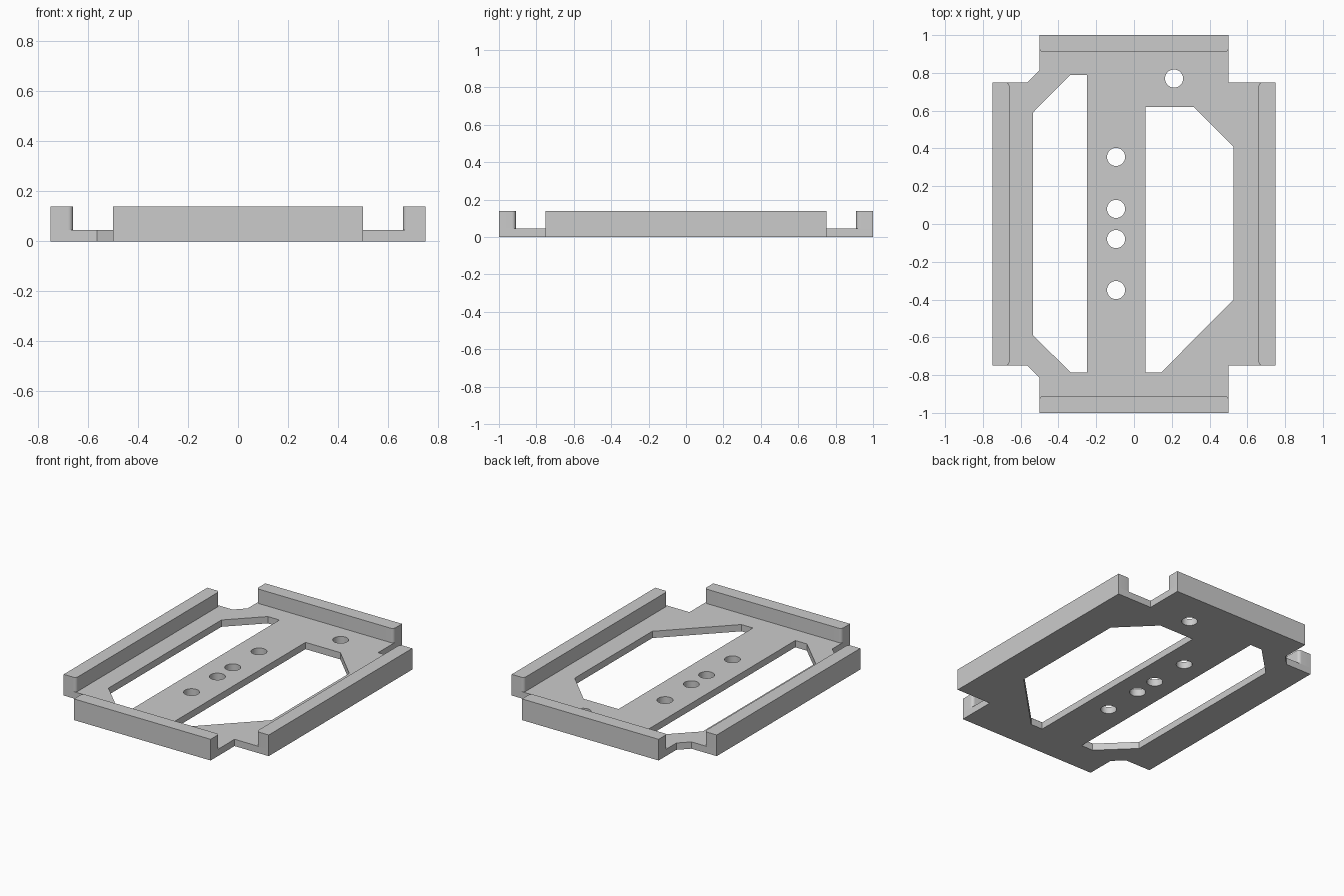
import bpy, bmesh, math

cube = bpy.data.objects.get("Cube")
if cube:
    bpy.data.objects.remove(cube, do_unlink=True)

PLATE_Z, RAIL_Z = 0.045, 0.14
RAIL_W, FILLET = 0.09, 0.02

grey = bpy.data.materials.new("plain grey")
grey.use_nodes = True
grey.diffuse_color = (0.6, 0.6, 0.6, 1)
grey.node_tree.nodes["Principled BSDF"].inputs["Base Color"].default_value = grey.diffuse_color


def arc(cx, cy, r, start, end, n):
    """Points along an arc, angles in degrees."""
    angles = [math.radians(start + (end - start) * i / n) for i in range(n + 1)]
    return [(cx + r * math.cos(a), cy + r * math.sin(a)) for a in angles]


def extruded(name, loops, z0, z1):
    """Fill the first loop, leaving the other loops open, and extrude it upwards."""
    bm = bmesh.new()
    for pts in loops:
        vs = [bm.verts.new((x, y, z0)) for x, y in pts]
        for a, b in zip(vs, vs[1:] + vs[:1]):
            bm.edges.new((a, b))
    bmesh.ops.triangle_fill(bm, use_beauty=True, edges=bm.edges[:], normal=(0, 0, 1))
    top = bmesh.ops.extrude_face_region(bm, geom=bm.faces[:], use_keep_orig=True)["geom"]
    bmesh.ops.translate(bm, vec=(0, 0, z1 - z0),
                        verts=[g for g in top if isinstance(g, bmesh.types.BMVert)])
    bmesh.ops.recalc_face_normals(bm, faces=bm.faces[:])
    mesh = bpy.data.meshes.new(name)
    bm.to_mesh(mesh)
    bm.free()
    mesh.materials.append(grey)
    obj = bpy.data.objects.new(name, mesh)
    bpy.context.collection.objects.link(obj)
    bpy.ops.object.select_all(action='DESELECT')
    obj.select_set(True)
    bpy.context.view_layer.objects.active = obj
    bpy.ops.object.shade_smooth_by_angle(angle=math.radians(30))
    return obj


# Base plate with two chamfered windows and five round holes
outline = [(-0.5, 1), (0.5, 1), (0.5, 0.75), (0.75, 0.75),
           (0.75, -0.75), (0.5, -0.75), (0.5, -1), (-0.5, -1),
           (-0.5, -0.815), (-0.565, -0.75), (-0.75, -0.75),
           (-0.75, 0.75), (-0.565, 0.75), (-0.5, 0.815)]
right_window = [(-0.535, 0.59), (-0.335, 0.79), (-0.25, 0.79),
                (-0.25, -0.785), (-0.335, -0.785), (-0.535, -0.59)]
left_window = [(0.06, 0.62), (0.315, 0.62), (0.527, 0.41),
               (0.527, -0.4), (0.145, -0.785), (0.06, -0.785)]
hole_centres = [(-0.095, y) for y in (0.355, 0.08, -0.08, -0.35)] + [(0.212, 0.77)]
holes = [arc(x, y, 0.048, 0, 360, 32)[:-1] for x, y in hole_centres]
extruded("base_plate", [outline, right_window, left_window] + holes, 0, PLATE_Z)


# Edge rails, rounded at the inner ends
def rail(name, half_length, distance, turn):
    inner = distance - RAIL_W
    x, y = half_length - FILLET, inner + FILLET
    profile = [(half_length, distance), (-half_length, distance)]
    profile += arc(-x, y, FILLET, 180, 270, 6) + arc(x, y, FILLET, 270, 360, 6)
    c, s = round(math.cos(turn)), round(math.sin(turn))
    profile = [(c * px - s * py, s * px + c * py) for px, py in profile]
    extruded(name, [profile], PLATE_Z, RAIL_Z)


for i, name in enumerate(("back_rail", "right_rail", "front_rail", "left_rail")):
    side = i % 2
    rail(name, 0.75 if side else 0.5, 0.75 if side else 1, i * math.pi / 2)
